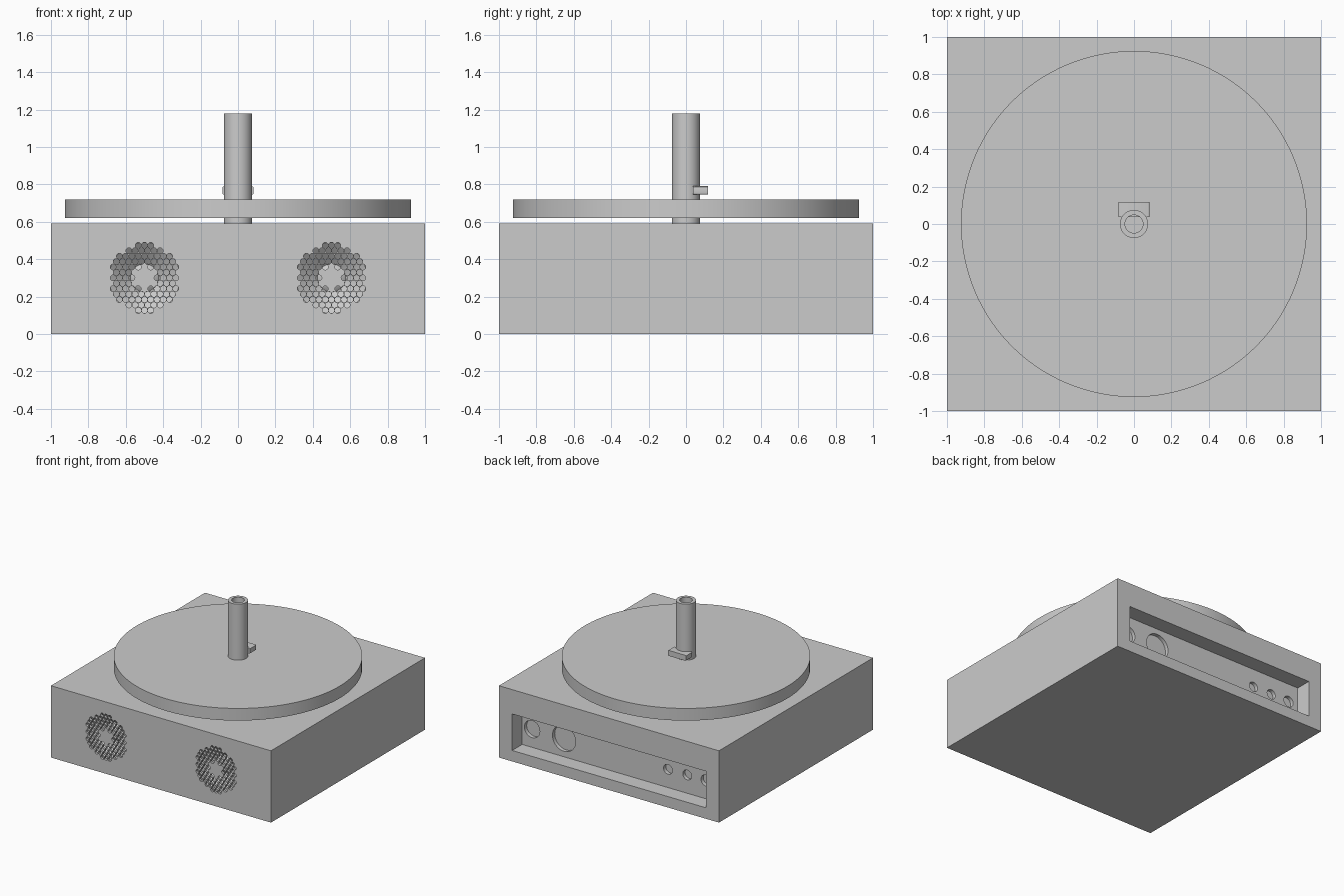
import bpy, bmesh, math
from mathutils import Matrix, Vector

if "Cube" in bpy.data.objects:
    bpy.data.objects.remove(bpy.data.objects["Cube"], do_unlink=True)

grey = bpy.data.materials.new("plain grey")
grey.use_nodes = True
grey.diffuse_color = (0.6, 0.6, 0.6, 1)
grey.node_tree.nodes["Principled BSDF"].inputs["Base Color"].default_value = grey.diffuse_color

FACE_Y = -1.0          # front face of the body
GRILLE_R = 0.25
HOLE_STEP = 0.0335


def finish(name, bm, helper=False):
    """Turn a bmesh into a named object."""
    bmesh.ops.recalc_face_normals(bm, faces=bm.faces)
    mesh = bpy.data.meshes.new(name)
    bm.to_mesh(mesh)
    bm.free()
    mesh.materials.append(grey)
    obj = bpy.data.objects.new(name, mesh)
    bpy.context.collection.objects.link(obj)
    obj.hide_render = helper
    return obj


def add_box(bm, lo, hi):
    lo, hi = Vector(lo), Vector(hi)
    mat = Matrix.Translation((lo + hi) / 2) @ Matrix.Diagonal((*(hi - lo), 1))
    bmesh.ops.create_cube(bm, size=1, matrix=mat)


def add_cyl_y(bm, x, z, r, y0, y1, sides=48):
    """Cylinder running along y."""
    mat = Matrix.Translation((x, (y0 + y1) / 2, z)) @ Matrix.Rotation(math.pi / 2, 4, "X")
    bmesh.ops.create_cone(bm, cap_ends=True, segments=sides, radius1=r, radius2=r,
                          depth=abs(y1 - y0), matrix=mat)


def lathe(name, profile, matrix=Matrix(), sides=96):
    """Revolve (radius, height) points around z."""
    bm = bmesh.new()
    verts = [bm.verts.new((r, 0, h)) for r, h in profile]
    edges = [bm.edges.new(pair) for pair in zip(verts, verts[1:])]
    bmesh.ops.spin(bm, geom=verts + edges, axis=(0, 0, 1), cent=(0, 0, 0),
                   angle=math.tau, steps=sides, use_merge=True)
    bmesh.ops.remove_doubles(bm, verts=bm.verts, dist=0.0001)
    bm.transform(matrix)
    return finish(name, bm)


def apply_modifiers(obj):
    bpy.context.view_layer.update()
    graph = bpy.context.evaluated_depsgraph_get()
    mesh = bpy.data.meshes.new_from_object(obj.evaluated_get(graph))
    obj.modifiers.clear()
    obj.data = mesh


def cut(obj, cutter):
    mod = obj.modifiers.new("cut", "BOOLEAN")
    mod.operation, mod.solver, mod.object = "DIFFERENCE", "EXACT", cutter
    apply_modifiers(obj)
    bpy.data.objects.remove(cutter, do_unlink=True)


def smooth(obj):
    bpy.ops.object.select_all(action="DESELECT")
    obj.select_set(True)
    bpy.context.view_layer.objects.active = obj
    bpy.ops.object.shade_smooth_by_angle(angle=math.radians(30))


# Body with a rear connector bay and two speaker pockets
bm = bmesh.new()
add_box(bm, (-1, -1, 0), (1, 1, 0.59))
body = finish("body", bm)

bm = bmesh.new()
add_box(bm, (-0.88, 0.87, 0.09), (0.88, 1.1, 0.39))
for side in (-0.5, 0.5):
    add_cyl_y(bm, side, 0.3, GRILLE_R, FACE_Y - 0.1, FACE_Y + 0.16, 64)
cut(body, finish("pocket_cutter", bm, True))

# Round sockets in the bay wall
bm = bmesh.new()
for x, r in ((0.79, 0.07), (0.5, 0.105), (-0.445, 0.04), (-0.62, 0.04), (-0.79, 0.045)):
    add_cyl_y(bm, x, 0.24, r, 0.84, 0.9)
cut(body, finish("socket_cutter", bm, True))
smooth(body)

# Perforated grilles with a speaker cone behind each
for label, side in (("right", -0.5), ("left", 0.5)):
    bm = bmesh.new()
    add_cyl_y(bm, side, 0.3, GRILLE_R, FACE_Y, FACE_Y + 0.02, 64)
    grille = finish(label + "_grille", bm)
    bm = bmesh.new()
    for row in range(-6, 7):
        for col in range(-6, 7):
            u, v = col + (row % 2) / 2, row * math.sqrt(0.75)
            if 1.9 < math.hypot(u, v) < 5.35:
                add_cyl_y(bm, side + u * HOLE_STEP, 0.3 + v * HOLE_STEP, 0.0155,
                          FACE_Y - 0.02, FACE_Y + 0.04, 12)
    cut(grille, finish("hole_cutter", bm, True))
    smooth(grille)
    place = Matrix.Translation((side, FACE_Y, 0.3)) @ Matrix.Rotation(math.pi / 2, 4, "X")
    smooth(lathe(label + "_speaker_cone",
                 [(0.245, -0.03), (0.19, -0.03), (0.075, -0.12), (0.05, -0.1), (0, -0.09)],
                 place, 48))

# Round platter
smooth(lathe("platter", [(0.06, 0.62), (0.925, 0.62), (0.925, 0.72), (0.06, 0.72), (0.06, 0.62)],
             sides=128))

# Hollow central post
smooth(lathe("post", [(0, 0.59), (0.075, 0.59), (0.075, 1.18), (0.048, 1.18), (0.048, 0.6), (0, 0.6)],
             sides=64))

# Small block on the back of the post, rounded along its length
bm = bmesh.new()
add_box(bm, (-0.083, 0.038, 0.745), (0.083, 0.117, 0.79))
along = [e for e in bm.edges if abs(e.verts[0].co.y - e.verts[1].co.y) > 0.01]
bmesh.ops.bevel(bm, geom=along, offset=0.008, segments=3, profile=0.5, affect="EDGES")
smooth(finish("post_block", bm))
